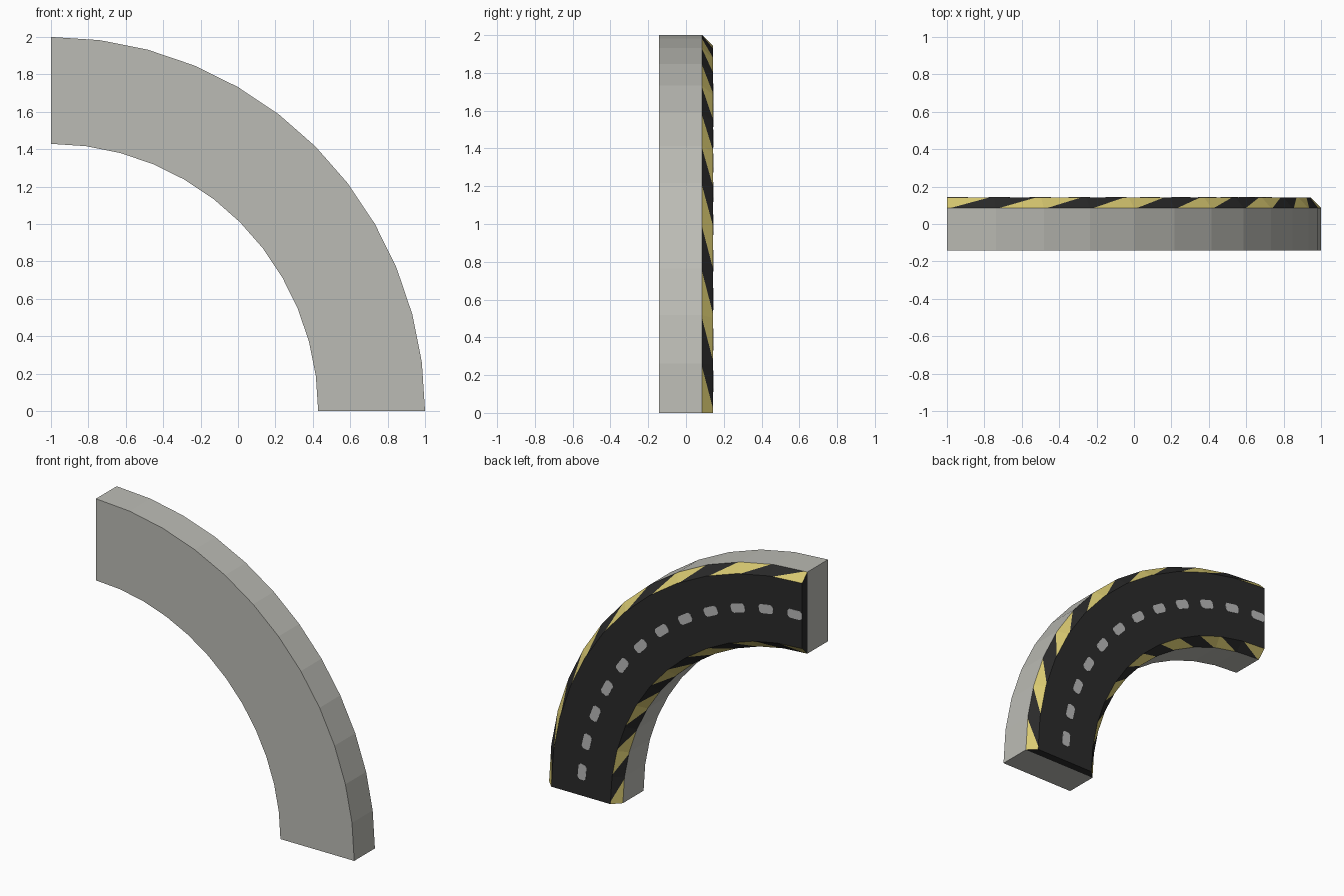
import bpy, bmesh, math
from mathutils import Vector

if "Cube" in bpy.data.objects:
    bpy.data.objects.remove(bpy.data.objects["Cube"])

SEG = 12
STEP = math.radians(90 / SEG)
R_OUT, R_IN, CH = 2.0, 1.4286, 0.0571
Y_FRONT, Y_EDGE, Y_ROAD = -0.143, 0.086, 0.143


def material(name, rgb):
    m = bpy.data.materials.new(name)
    m.diffuse_color = (*rgb, 1)
    m.use_nodes = True
    m.node_tree.nodes["Principled BSDF"].inputs["Base Color"].default_value = m.diffuse_color
    return m


concrete = material("concrete grey", (0.50, 0.50, 0.46))
asphalt = material("asphalt black", (0.023, 0.023, 0.023))
yellow = material("warning yellow", (0.71, 0.60, 0.17))
paint = material("dash grey", (0.48, 0.48, 0.48))
GREY, BLACK, YELLOW = 0, 1, 2


def polar(r, a, y):
    """Point on the arc; angle a runs from the top end down to the foot."""
    return Vector((-1 + r * math.sin(a), y, r * math.cos(a)))


def finish(bm, name, mats):
    bmesh.ops.remove_doubles(bm, verts=bm.verts, dist=1e-5)
    bmesh.ops.recalc_face_normals(bm, faces=bm.faces)
    me = bpy.data.meshes.new(name)
    bm.to_mesh(me)
    bm.free()
    for m in mats:
        me.materials.append(m)
    ob = bpy.data.objects.new(name, me)
    bpy.context.collection.objects.link(ob)
    return ob


def face(bm, pts, mat=0):
    f = bm.faces.new([bm.verts.new(p) for p in pts])
    f.material_index = mat


# Curved road slab: each segment has one diagonal stripe boundary per bevel
bm = bmesh.new()
for i in range(SEG):
    a, b = i * STEP, (i + 1) * STEP
    c1, c2 = (YELLOW, BLACK) if i % 2 == 0 else (BLACK, YELLOW)
    road = []
    for r, rr in ((R_OUT, R_OUT - CH), (R_IN, R_IN + CH)):
        e0, e1 = polar(r, a, Y_EDGE), polar(r, b, Y_EDGE)
        t0, t1 = polar(rr, a, Y_ROAD), polar(rr, b, Y_ROAD)
        e, t = e0.lerp(e1, 0.08), t0.lerp(t1, 0.91)
        face(bm, (e0, e, t, t0), c1)
        face(bm, (e, e1, t1, t), c2)
        # plain curved side
        face(bm, (polar(r, a, Y_FRONT), polar(r, b, Y_FRONT), e1, e, e0), GREY)
        road.append((t0, t, t1))
    # road surface and plain front
    face(bm, road[0] + road[1][::-1], BLACK)
    face(bm, (polar(R_OUT, a, Y_FRONT), polar(R_OUT, b, Y_FRONT),
              polar(R_IN, b, Y_FRONT), polar(R_IN, a, Y_FRONT)), GREY)
# End caps: grey block with the dark bevelled layer
for a in (0, SEG * STEP):
    o, n = polar(R_OUT, a, Y_EDGE), polar(R_IN, a, Y_EDGE)
    face(bm, (polar(R_OUT, a, Y_FRONT), o, n, polar(R_IN, a, Y_FRONT)), GREY)
    face(bm, (o, polar(R_OUT - CH, a, Y_ROAD), polar(R_IN + CH, a, Y_ROAD), n), BLACK)
finish(bm, "curved_road", (concrete, asphalt, yellow))

# Centre line dashes: thin plates with clipped corners, one per segment
bm = bmesh.new()
R_MID, HALF_W, CLIP = 1.712, 0.031, 0.014
A0, A1 = math.radians(0.05), math.radians(3.75)
ca = CLIP / R_MID
outline = [(A0 + ca, HALF_W), (A1 - ca, HALF_W), (A1, HALF_W - CLIP), (A1, CLIP - HALF_W),
           (A1 - ca, -HALF_W), (A0 + ca, -HALF_W), (A0, CLIP - HALF_W), (A0, HALF_W - CLIP)]
for i in range(SEG):
    low = [polar(R_MID + w, i * STEP + a, Y_ROAD - 0.001) for a, w in outline]
    top = [p + Vector((0, 0.003, 0)) for p in low]
    face(bm, top)
    face(bm, low[::-1])
    for k in range(8):
        j = (k + 1) % 8
        face(bm, (low[k], low[j], top[j], top[k]))
finish(bm, "centre_dashes", (paint,))
